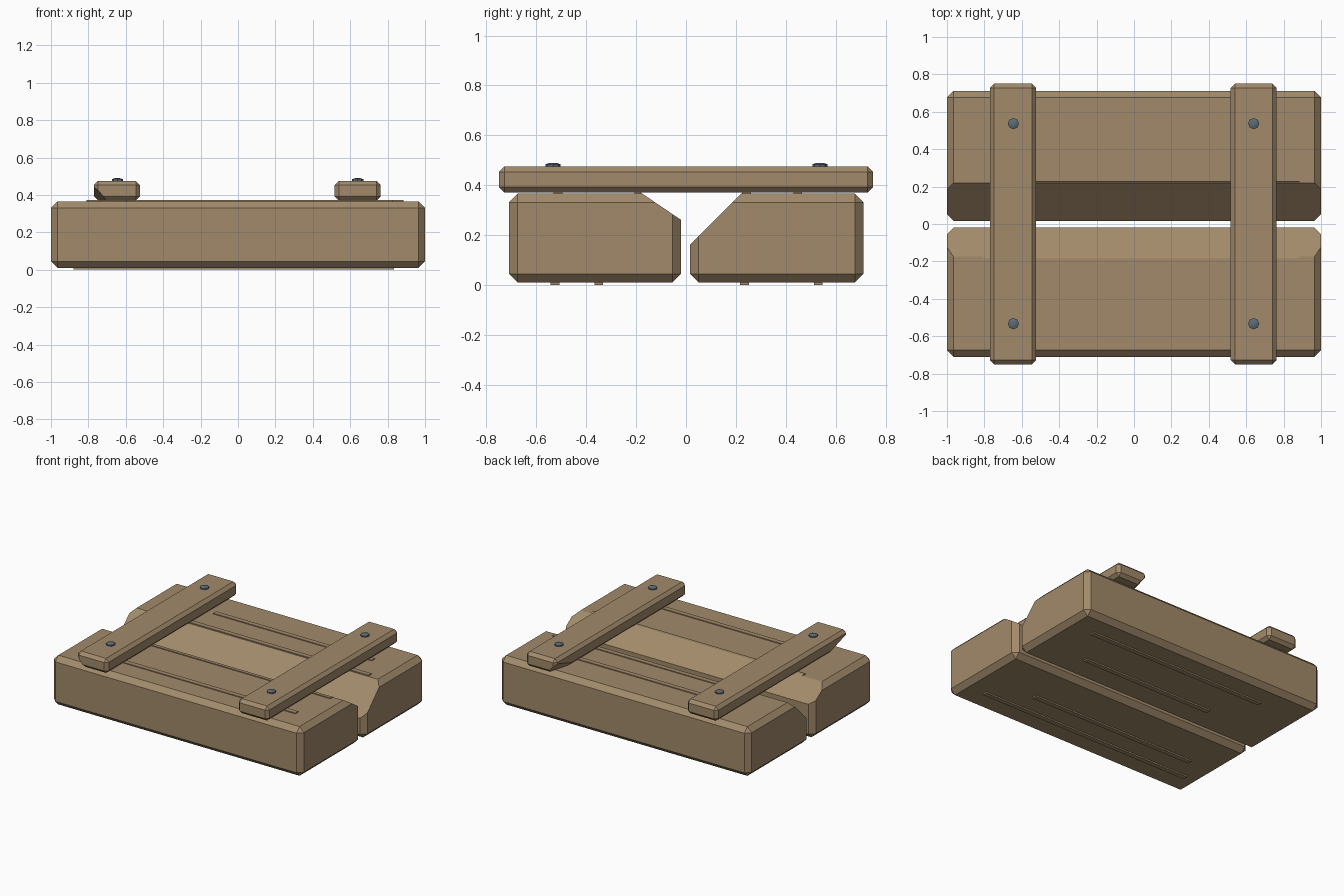
import bpy
import bmesh
from mathutils import Vector

default = bpy.data.objects.get("Cube")
if default:
    bpy.data.objects.remove(default, do_unlink=True)


def make_material(name, color):
    mat = bpy.data.materials.new(name)
    mat.use_nodes = True
    mat.diffuse_color = color
    mat.node_tree.nodes["Principled BSDF"].inputs["Base Color"].default_value = color
    return mat


wood = make_material("weathered wood", (0.36, 0.255, 0.145, 1))
iron = make_material("blue grey iron", (0.11, 0.15, 0.185, 1))


def finish(bm, name, mat):
    bmesh.ops.recalc_face_normals(bm, faces=bm.faces)
    mesh = bpy.data.meshes.new(name)
    bm.to_mesh(mesh)
    bm.free()
    mesh.materials.append(mat)
    obj = bpy.data.objects.new(name, mesh)
    bpy.context.collection.objects.link(obj)
    return obj


def timber(name, low, high, bevel=0, cut=None):
    """Box between two corners, chamfered, then sawn off by an optional plane."""
    low, high = Vector(low), Vector(high)
    bm = bmesh.new()
    bmesh.ops.create_cube(bm, size=1)
    bmesh.ops.scale(bm, vec=high - low, verts=bm.verts)
    bmesh.ops.translate(bm, vec=(low + high) / 2, verts=bm.verts)
    if bevel:
        bmesh.ops.bevel(bm, geom=bm.edges[:], offset=bevel, segments=1,
                        profile=0.5, affect='EDGES')
    if cut:
        point, normal = cut
        geom = bm.verts[:] + bm.edges[:] + bm.faces[:]
        bmesh.ops.bisect_plane(bm, geom=geom, plane_co=point,
                               plane_no=Vector(normal).normalized(), clear_outer=True)
        bmesh.ops.holes_fill(bm, edges=[e for e in bm.edges if e.is_boundary])
    return finish(bm, name, wood)


BOTTOM, TOP = 0.01, 0.366
STRIP = 0.0175

# Two thick planks with sloped inner edges
front_cut = ((0, -0.175, TOP), (0, 0.105, 0.155))
back_cut = ((0, 0.22, TOP), (0, -1, 1))
timber("front_plank", (-1, -0.71, BOTTOM), (1, -0.02, TOP), 0.035, front_cut)
timber("back_plank", (-1, 0.016, BOTTOM), (1, 0.712, TOP), 0.035, back_cut)

# Thin raised grain strips: start x, end x, y, sawing plane
top_strips = [(-0.5, 0.77, 0.448, None), (-0.6, 0.885, 0.243, back_cut),
              (-0.81, 0.885, -0.19, front_cut), (-0.6, 0.83, -0.513, None)]
bottom_strips = [(-0.63, 0.8, 0.53), (-0.44, 0.61, 0.235),
                 (-0.77, 0.56, -0.35), (-0.88, 0.835, -0.525)]
for x0, x1, y, cut in top_strips:
    timber("top_grain_strip", (x0, y - STRIP, TOP - 0.004),
           (x1, y + STRIP, TOP + 0.006), 0, cut)
for x0, x1, y in bottom_strips:
    timber("bottom_grain_strip", (x0, y - STRIP, 0), (x1, y + STRIP, BOTTOM + 0.004))

# Cross slats, each with one chipped lower corner at opposite ends
for side, x in (("right", -0.647), ("left", 0.64)):
    end = -1 if x < 0 else 1
    chip = ((x - 0.123, end * 0.75, 0.45), (-0.02, end * 0.0056, -0.0175))
    timber(side + "_cross_slat", (x - 0.123, -0.75, 0.37),
           (x + 0.123, 0.75, 0.475), 0.022, chip)

# Domed bolt heads
for x in (-0.645, 0.64):
    for y in (-0.533, 0.537):
        bm = bmesh.new()
        for r_low, r_high, height, z in ((0.03, 0.03, 0.014, 0.477),
                                         (0.03, 0.012, 0.006, 0.487)):
            made = bmesh.ops.create_cone(bm, cap_ends=True, segments=8, radius1=r_low,
                                         radius2=r_high, depth=height)
            bmesh.ops.translate(bm, vec=(x, y, z), verts=made["verts"])
        finish(bm, "bolt_head", iron)
